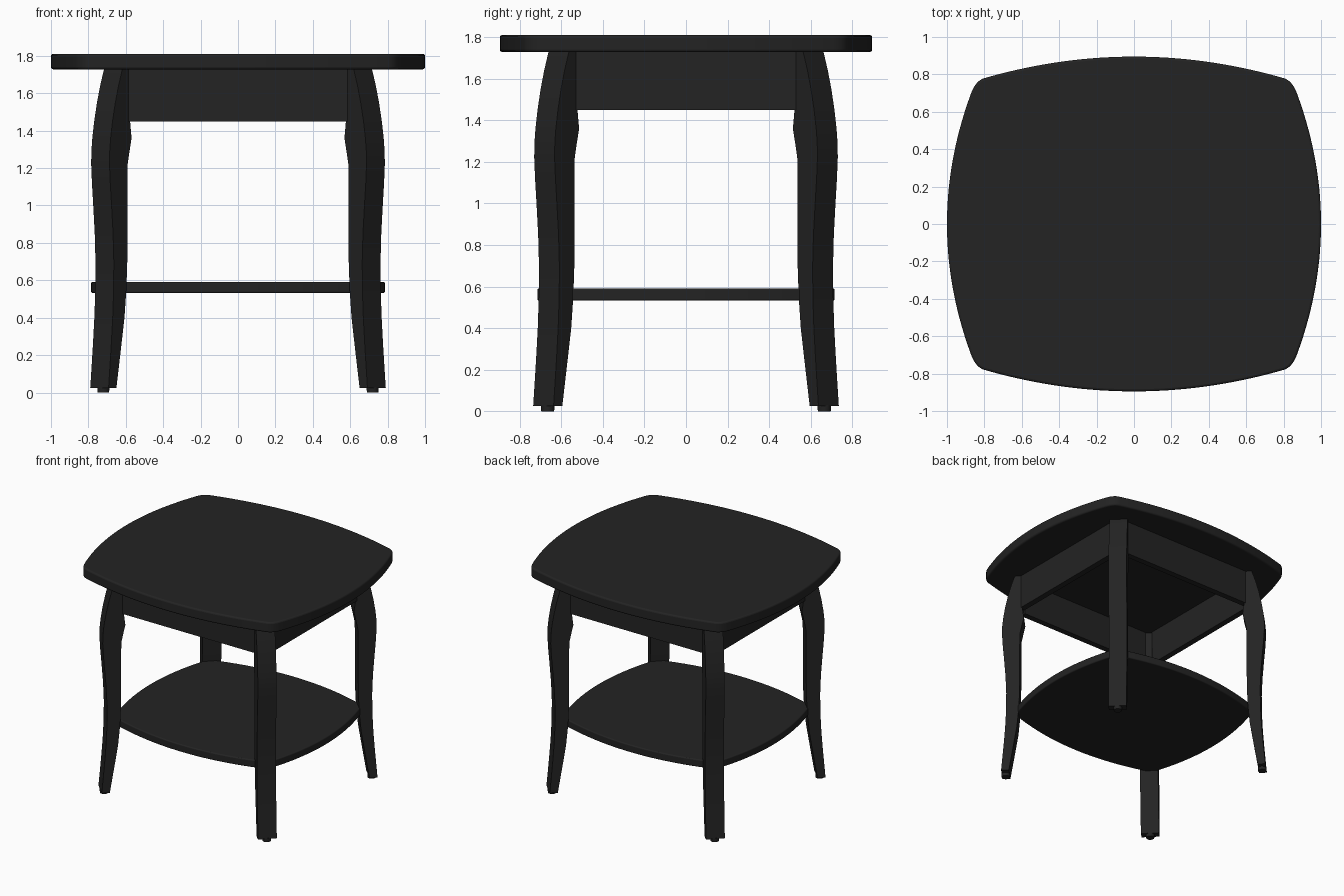
import bpy, bmesh, math

if "Cube" in bpy.data.objects:
    bpy.data.objects.remove(bpy.data.objects["Cube"])

black = bpy.data.materials.new("black_paint")
black.diffuse_color = (0.017, 0.017, 0.017, 1)
black.use_nodes = True
black.node_tree.nodes["Principled BSDF"].inputs["Base Color"].default_value = black.diffuse_color


def finish(name, bm, bevel=0.0):
    bmesh.ops.recalc_face_normals(bm, faces=bm.faces[:])
    me = bpy.data.meshes.new(name)
    bm.to_mesh(me)
    bm.free()
    me.materials.append(black)
    ob = bpy.data.objects.new(name, me)
    bpy.context.collection.objects.link(ob)
    bpy.ops.object.select_all(action='DESELECT')
    bpy.context.view_layer.objects.active = ob
    ob.select_set(True)
    if bevel:
        m = ob.modifiers.new("soft_edge", 'BEVEL')
        m.width, m.segments, m.limit_method = bevel, 3, 'ANGLE'
        m.angle_limit = math.radians(50)
    bpy.ops.object.shade_smooth_by_angle(angle=math.radians(35))
    return ob


def bowed_slab(name, hx, hy, kx, ky, ex, ey, z0, z1, bevel):
    """Slab with four parabolic sides (to x=ex and y=ey) and rounded corners."""
    a = (hx - kx * ey * ey, ey)
    b = (ex, hy - ky * ex * ex)
    # corner control point: where the end tangents meet
    c = a
    for _ in range(12):
        y = b[1] - 2 * ky * ex * (c[0] - ex)
        c = (a[0] - 2 * kx * ey * (y - ey), y)
    n = 14
    quarter = [(hx - kx * (ey * i / n) ** 2, ey * i / n) for i in range(n + 1)]
    for i in range(1, 8):
        t = i / 8
        quarter.append(tuple((1 - t) ** 2 * a[j] + 2 * t * (1 - t) * c[j] + t * t * b[j]
                             for j in (0, 1)))
    quarter += [(ex * i / n, hy - ky * (ex * i / n) ** 2) for i in range(n, -1, -1)]
    half = quarter + [(-x, y) for x, y in quarter[-2::-1]]
    loop = half + [(x, -y) for x, y in half[-2:0:-1]]
    bm = bmesh.new()
    face = bm.faces.new([bm.verts.new((x, y, z0)) for x, y in loop])
    ext = bmesh.ops.extrude_face_region(bm, geom=[face], use_keep_orig=True)
    for v in ext["geom"]:
        if isinstance(v, bmesh.types.BMVert):
            v.co.z = z1
    return finish(name, bm, bevel)


def box(name, x0, x1, y0, y1, z0, z1):
    bm = bmesh.new()
    bmesh.ops.create_cube(bm, size=1)
    for v in bm.verts:
        v.co = (x1 if v.co.x > 0 else x0, y1 if v.co.y > 0 else y0, z1 if v.co.z > 0 else z0)
    return finish(name, bm)


# table top and lower shelf
bowed_slab("table_top", 1.0, 0.895, 0.264, 0.18, 0.80, 0.70, 1.728, 1.81, 0.012)
bowed_slab("lower_shelf", 0.785, 0.715, 0.29, 0.25, 0.655, 0.585, 0.532, 0.592, 0.008)

# aprons
for s, side in ((-1, "front"), (1, "back")):
    box(side + "_apron", -0.60, 0.60, *sorted((s * 0.58, s * 0.628)), 1.45, 1.73)
for s, side in ((-1, "left"), (1, "right")):
    box(side + "_apron", *sorted((s * 0.635, s * 0.683)), -0.545, 0.545, 1.45, 1.73)

# cabriole legs set on the diagonal: height, outer x, inner x
PROFILE = [(0.025, 0.79, 0.65), (0.12, 0.784, 0.639), (0.25, 0.776, 0.624), (0.4, 0.768, 0.607),
           (0.55, 0.763, 0.597), (0.7, 0.762, 0.592), (0.85, 0.766, 0.591), (1.0, 0.774, 0.591),
           (1.12, 0.781, 0.591), (1.22, 0.785, 0.59), (1.29, 0.784, 0.58), (1.36, 0.779, 0.569),
           (1.45, 0.769, 0.577), (1.55, 0.754, 0.577), (1.64, 0.737, 0.575), (1.735, 0.715, 0.575)]
W, OFF = 0.098, 0.055
for sx, lr in ((-1, "left"), (1, "right")):
    for sy, fb in ((-1, "front"), (1, "back")):
        bm = bmesh.new()
        rings = []
        for z, o, i in PROFILE:
            pts = [(o, o - OFF - W), (o - W, o - OFF), (i, i - OFF + W), (i + W, i - OFF)]
            rings.append([bm.verts.new((sx * x, sy * y, z)) for x, y in pts])
        for r, q in zip(rings, rings[1:]):
            for k in range(4):
                bm.faces.new((r[k], r[(k + 1) % 4], q[(k + 1) % 4], q[k]))
        bm.faces.new(rings[0])
        bm.faces.new(rings[-1])
        finish(f"{fb}_{lr}_leg", bm)

        # foot glide
        bm = bmesh.new()
        bmesh.ops.create_cone(bm, cap_ends=True, segments=20, radius1=0.031, radius2=0.033, depth=0.03)
        bmesh.ops.translate(bm, verts=bm.verts[:], vec=(sx * 0.72, sy * 0.665, 0.015))
        finish(f"{fb}_{lr}_glide", bm)
